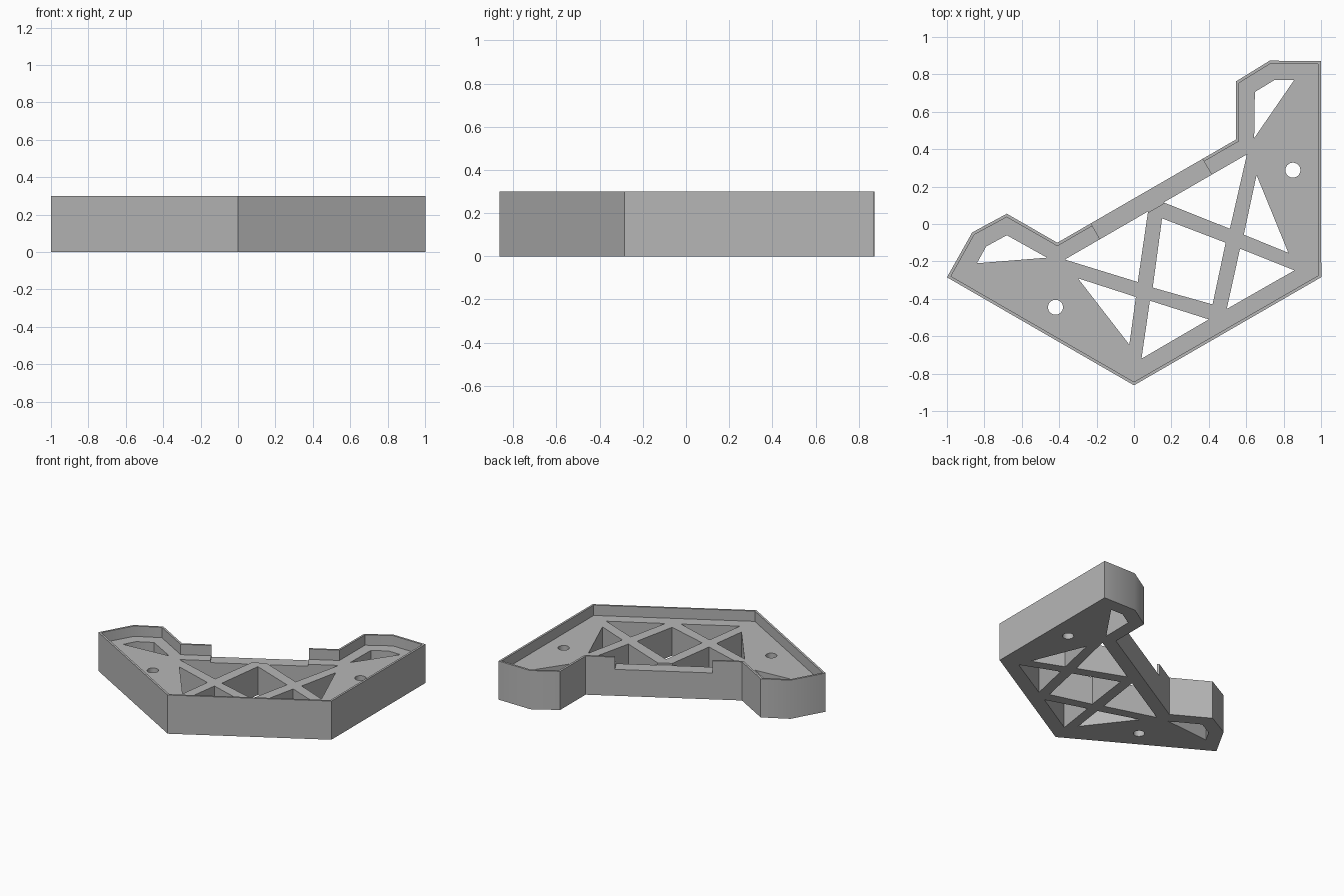
import bpy, bmesh, math
from mathutils import Vector

cube = bpy.data.objects.get("Cube")
if cube:
    bpy.data.objects.remove(cube, do_unlink=True)

HEIGHT, FLOOR, NOTCH, RIM = 0.30, 0.22, 0.205, 0.016
U = Vector((math.cos(math.radians(30)), 0.5))   # direction across the symmetry line
MID = Vector((0.5, -0.5725))                    # point on the symmetry line


def mirrored(points):
    """Reflect plan points across the slanted symmetry line."""
    return [tuple(Vector(p) - 2 * (Vector(p) - MID).dot(U) * U) for p in reversed(points)]


def add_prism(bm, points, z0, z1):
    """Extrude a plan polygon from z0 to z1 and return its top face."""
    bottom = bm.faces.new([bm.verts.new((x, y, z0)) for x, y in points])
    ext = bmesh.ops.extrude_face_region(bm, geom=[bottom], use_keep_orig=True)["geom"]
    bmesh.ops.translate(bm, verts=[v for v in ext if isinstance(v, bmesh.types.BMVert)],
                        vec=(0, 0, z1 - z0))
    return next(f for f in ext if isinstance(f, bmesh.types.BMFace))


def make_object(name, bm):
    bmesh.ops.recalc_face_normals(bm, faces=bm.faces)
    mesh = bpy.data.meshes.new(name)
    bm.to_mesh(mesh)
    bm.free()
    obj = bpy.data.objects.new(name, mesh)
    bpy.context.collection.objects.link(obj)
    return obj


# Tray: angular outline, with a recessed floor inside a thin rim
half = [(-1, -0.285), (-0.865, -0.045), (-0.68, 0.055), (-0.41, -0.1)]
outline = [(0, -0.8625)] + half + mirrored(half) + mirrored([(0, -0.8625)])
bm = bmesh.new()
top = add_prism(bm, outline, 0, HEIGHT)
bmesh.ops.recalc_face_normals(bm, faces=bm.faces)
bmesh.ops.inset_region(bm, faces=[top], thickness=RIM, use_even_offset=True)
bmesh.ops.inset_region(bm, faces=[top], thickness=0, depth=FLOOR - HEIGHT)
tray = make_object("bracket_tray", bm)

# Openings between the ribs, and the two round screw holes
side_openings = [
    [(-0.84, -0.21), (-0.79, -0.12), (-0.68, -0.06), (-0.465, -0.18)],
    [(-0.3, -0.29), (0.01, -0.39), (-0.025, -0.645)],
    [(-0.37, -0.19), (0.02, -0.31), (0.075, 0.067)],
    [(0.085, -0.41), (0.4, -0.51), (0.04, -0.72)],
    [(-0.42 + 0.04 * math.cos(a), -0.445 + 0.04 * math.sin(a))
     for a in (math.tau * i / 32 for i in range(32))],
]
bm = bmesh.new()
for opening in side_openings:
    for points in (opening, mirrored(opening)):
        add_prism(bm, points, -0.1, 0.5)
add_prism(bm, [(0.15, 0.03), (0.49, -0.1), (0.42, -0.43), (0.1, -0.34)], -0.1, 0.5)
openings = make_object("opening_cutter", bm)

# Notch in the long inner wall
inward = Vector((0.5, -U.x))
start = Vector((-0.23, 0.003))
side = [tuple(start - 0.1 * inward), tuple(start + 0.102 * inward)]
bm = bmesh.new()
add_prism(bm, side + mirrored(side), NOTCH, 0.5)
notch = make_object("notch_cutter", bm)

# Cut the tray, then discard the cutters
for cutter in (openings, notch):
    cutter.hide_render = True
    mod = tray.modifiers.new(cutter.name, "BOOLEAN")
    mod.operation, mod.solver, mod.object = "DIFFERENCE", "EXACT", cutter
bpy.ops.object.select_all(action="DESELECT")
tray.select_set(True)
bpy.context.view_layer.objects.active = tray
for mod in list(tray.modifiers):
    bpy.ops.object.modifier_apply(modifier=mod.name)
for cutter in (openings, notch):
    bpy.data.objects.remove(cutter, do_unlink=True)

# Plain grey finish
grey = bpy.data.materials.new("plain_grey")
grey.use_nodes = True
colour = (0.47, 0.47, 0.47, 1)
grey.diffuse_color = colour
grey.node_tree.nodes["Principled BSDF"].inputs["Base Color"].default_value = colour
tray.data.materials.clear()
tray.data.materials.append(grey)
bpy.ops.object.shade_smooth_by_angle(angle=math.radians(35))
